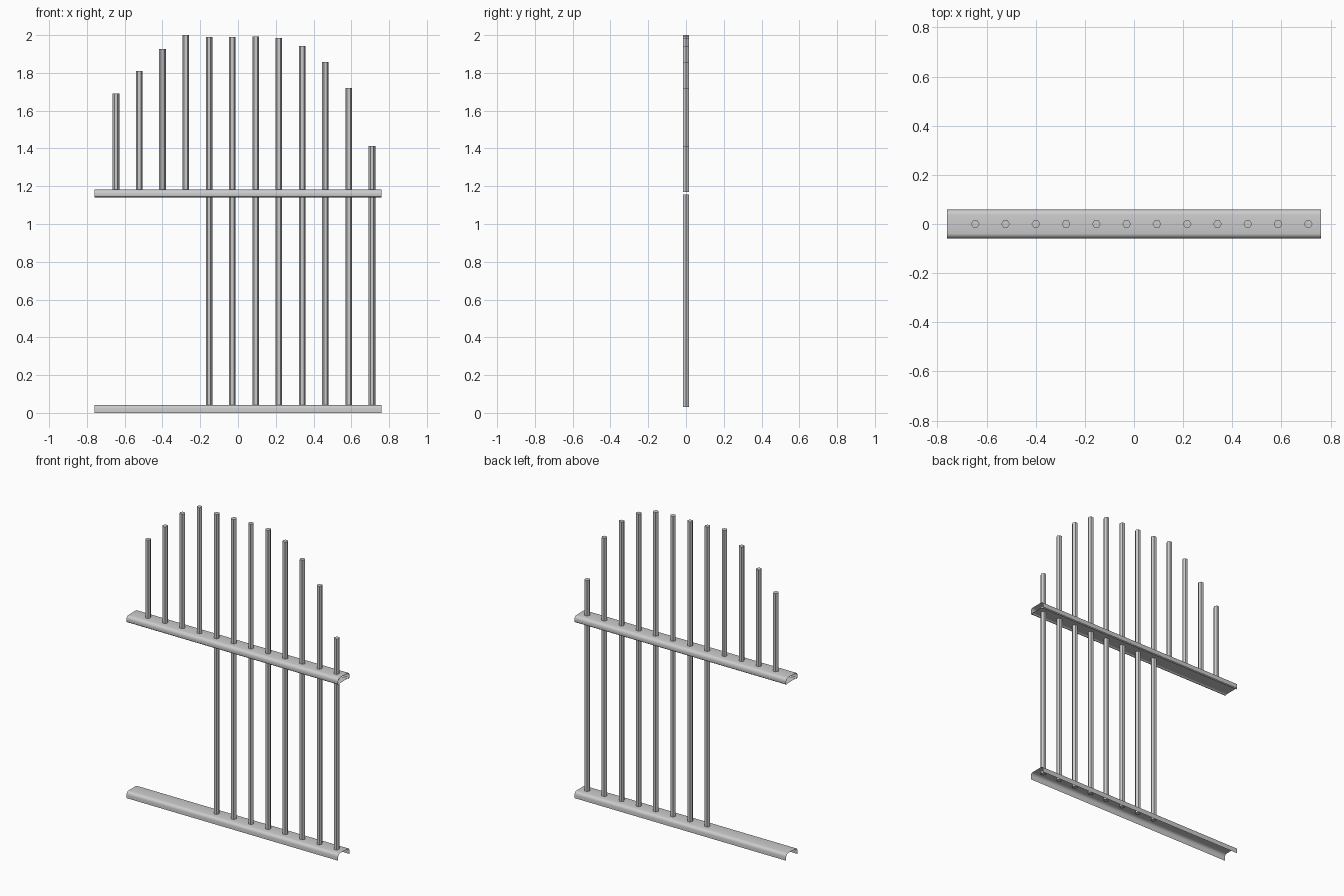
import bpy, bmesh, math
from mathutils import Matrix

if "Cube" in bpy.data.objects:
    bpy.data.objects.remove(bpy.data.objects["Cube"])

HALF = 0.76      # half length of the rails
W = 0.058        # half depth of the rails


def finish(bm, name):
    mesh = bpy.data.meshes.new(name)
    bm.to_mesh(mesh)
    bm.free()
    obj = bpy.data.objects.new(name, mesh)
    bpy.context.collection.objects.link(obj)
    return obj


def arc(cy, cz, r, a0, a1, steps=4):
    angles = [math.radians(a0 + (a1 - a0) * i / steps) for i in range(steps + 1)]
    return [(cy + r * math.cos(a), cz + r * math.sin(a)) for a in angles]


def rail(name, profile, z, closed):
    # thin open-ended sheet, swept along x
    bm = bmesh.new()
    rows = [[bm.verts.new((x, y, z + h)) for y, h in profile] for x in (-HALF, HALF)]
    n = len(profile)
    for i in range(n if closed else n - 1):
        j = (i + 1) % n
        bm.faces.new((rows[0][i], rows[0][j], rows[1][j], rows[1][i]))
    bm.normal_update()
    for f in bm.faces:
        c = f.calc_center_median()
        if f.normal.y * c.y + f.normal.z * (c.z - z - 0.02) < 0:
            f.normal_flip()
    for f in bm.faces:
        f.smooth = True
    obj = finish(bm, name)
    obj.data.set_sharp_from_angle(angle=math.radians(30))


def bar(name, x, z0, z1):
    # hexagonal bar
    bm = bmesh.new()
    bmesh.ops.create_cone(bm, cap_ends=True, segments=6, radius1=0.0175,
                          radius2=0.0175, depth=z1 - z0,
                          matrix=Matrix.Translation((x, 0, (z0 + z1) / 2))
                          @ Matrix.Rotation(math.radians(90), 4, 'Z'))
    # put two corners on the x axis
    far = max(v.co.x for v in bm.verts) - x
    if far < 0.017:
        bmesh.ops.rotate(bm, verts=bm.verts, cent=(x, 0, 0),
                         matrix=Matrix.Rotation(math.radians(30), 3, 'Z'))
    finish(bm, name)


# rounded channel, open underneath
r = 0.02
top = arc(W - r, 0.042 - r, r, 0, 90) + arc(-W + r, 0.042 - r, r, 90, 180)
rail("bottom_rail", [(W, 0)] + top + [(-W, 0)], 0, False)

# hollow rail with rounded edges and a slightly recessed underside
q = 0.009
left = arc(-W + q, q, q, 180, 270, 3) + [(-W + 2 * q, 0.006)]
right = [(-y, h) for y, h in reversed(left)]
rail("middle_rail", top + left + right, 1.14, True)

# bars: full arched row above, eight lower bars on the right
tops = [1.69, 1.81, 1.926, 2.0, 1.99, 1.99, 1.992, 1.985, 1.942, 1.857, 1.72, 1.412]
for i, z in enumerate(tops):
    x = -0.646 + i * 0.1232
    bar(f"upper_bar_{i + 1}", x, 1.17, z)
    if i >= 4:
        bar(f"lower_bar_{i + 1}", x, 0.03, 1.155)
